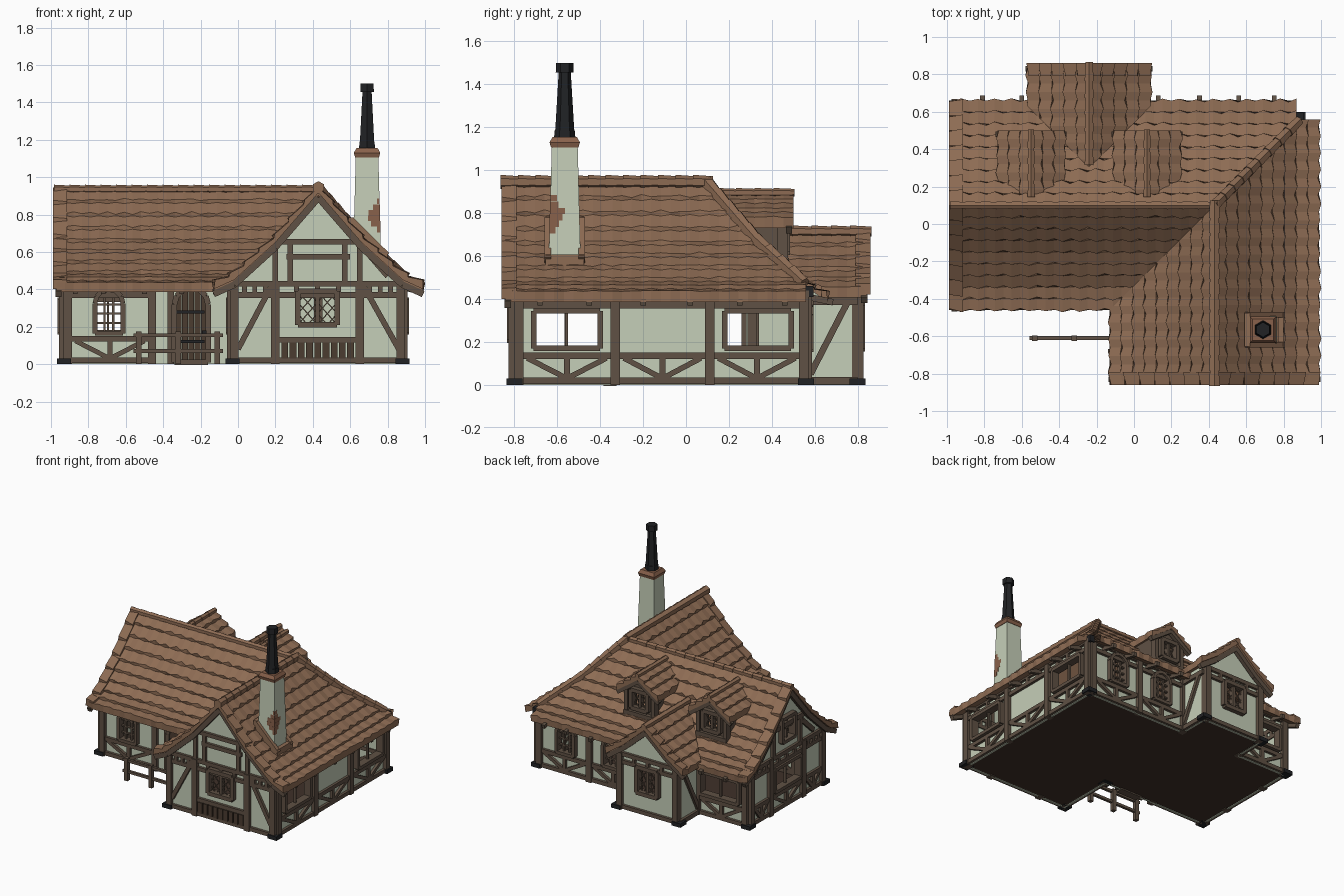
import bpy, bmesh, math, random
from mathutils import Vector as V, Matrix

if "Cube" in bpy.data.objects:
    bpy.data.objects.remove(bpy.data.objects["Cube"])
random.seed(4)
COL = {'plaster': (.56, .62, .48), 'timber': (.115, .082, .058), 'tile': (.27, .15, .088),
       'iron': (.015, .016, .018), 'floor': (.05, .03, .022), 'wood': (.07, .045, .03), 'brick': (.25, .12, .07)}
MATS, PARTS = {}, {}
for k, c in COL.items():
    MATS[k] = bpy.data.materials.new(k)
    MATS[k].diffuse_color = (*c, 1)

def part(name, mat):
    if name not in PARTS:
        PARTS[name] = (bmesh.new(), mat)
    return PARTS[name][0]

def box(name, mat, p, q, w, n, d):
    """Beam from p to q, depth d along n, width w across."""
    p, q = V(p), V(q)
    x = (q - p).normalized()
    z = x.cross(V(n)).normalized()
    y = z.cross(x)
    M = Matrix((x * (q - p).length, y * d, z * w)).transposed().to_4x4()
    M.translation = (p + q) / 2
    bmesh.ops.create_cube(part(name, mat), size=1, matrix=M)

def cone(name, mat, c, z0, z1, r0, r1, n=6, rot=0):
    M = Matrix.Translation((c[0], c[1], (z0 + z1) / 2)) @ Matrix.Rotation(rot, 4, 'Z')
    bmesh.ops.create_cone(part(name, mat), cap_ends=True, segments=n, radius1=r0, radius2=r1, depth=z1 - z0, matrix=M)

# A wall plane is (axis it runs along, position, outward sign)
def P(f, u, z, o=0):
    w = f[1] + f[2] * o
    return V((u, w, z)) if f[0] == 'x' else V((w, u, z))

def N(f):
    return V((0, f[2], 0)) if f[0] == 'x' else V((f[2], 0, 0))

def beam(f, u0, z0, u1, z1, w=.035, d=.04, o=0, name='timber_frame', mat='timber'):
    box(name, mat, P(f, u0, z0, o), P(f, u1, z1, o), w, N(f), d)

def wall(name, f, outline, holes=(), mat='plaster'):
    bm, edges = part(name, mat), []
    for loop in (outline, *holes):
        vs = [bm.verts.new(P(f, *p, 0)) for p in loop]
        edges += [bm.edges.new((vs[i - 1], vs[i])) for i in range(len(vs))]
    r = bmesh.ops.triangle_fill(bm, use_beauty=True, edges=edges, normal=N(f))
    faces = [g for g in r['geom'] if isinstance(g, bmesh.types.BMFace)]
    bmesh.ops.solidify(bm, geom=faces, thickness=.012)

def rect(u0, u1, z0, z1):
    return [(u0, z0), (u1, z0), (u1, z1), (u0, z1)]

def arch(c, r, z0, z1):
    return [(c - r, z0), (c + r, z0)] + [(c + r * math.cos(a * math.pi / 6), z1 - r + r * math.sin(a * math.pi / 6)) for a in range(7)]

def framed(f, loop, w=.025):
    for i in range(len(loop)):
        beam(f, *loop[i - 1], *loop[i], w, .06, .005, 'window_frames')
    return loop

def lattice(f, u0, u1, z0, z1, nu, nz, cross):
    """Glazing bars: crossed diamonds or a straight grid."""
    du, dz = (u1 - u0) / nu, (z1 - z0) / nz
    if cross:
        for i in range(nu):
            for j in range(nz):
                a, b = u0 + i * du, z0 + j * dz
                beam(f, a, b, a + du, b + dz, .006, .008, 0, 'window_bars', 'iron')
                beam(f, a + du, b, a, b + dz, .006, .008, 0, 'window_bars', 'iron')
    else:
        for i in range(1, nu):
            beam(f, u0 + i * du, z0, u0 + i * du, z1, .012, .02, 0, 'window_bars')
        for j in range(1, nz):
            beam(f, u0, z0 + j * dz, u1, z0 + j * dz, .01, .02, 0, 'window_bars')

def wide_window(f, u0, u1):
    lattice(f, u0, u1, .17, .345, 2, 1, False)
    return framed(f, rect(u0, u1, .17, .345))

def arch_window(f, c):
    lattice(f, c - .07, c + .07, .17, .37, 3, 4, False)
    return framed(f, arch(c, .075, .165, .4))

def diamond_window(f, c, r, z0, z1, nz=3):
    beam(f, c, z0, c, z1, .02, .04)
    lattice(f, c - r, c, z0, z1, 2, nz, True)
    lattice(f, c, c + r, z0, z1, 2, nz, True)
    return framed(f, rect(c - r, c + r, z0, z1), .03)

def bays(f, posts, low=True):
    """Posts, sill, rails and braces of one wall."""
    a, b = posts[0], posts[-1]
    for z in (.02, .37, .43):
        beam(f, a, z, b, z, .03)
    for u in posts:
        beam(f, u, 0, u, .44, .045, .055)
    for u, v in zip(posts, posts[1:]):
        if low:
            m = (u + v) / 2
            beam(f, u, .135, v, .135, .03)
            beam(f, m, .02, m, .135, .028)
            beam(f, m, .03, u + .04, .125, .025)
            beam(f, m, .03, v - .04, .125, .025)
        for t in (.25, .5, .75):
            beam(f, u + t * (v - u), .37, u + t * (v - u), .43, .025)

# Wall planes
F, L, W, R = ('x', -.8, -1), ('x', -.35, -1), ('y', -.03, -1), ('y', .88, 1)
B, G, E, EL, ER = ('x', .56, 1), ('y', -.93, -1), ('x', .8, 1), ('y', -.5, -1), ('y', .02, 1)

def gable(c, h, pts):
    return [(c - h, 0), (c + h, 0)] + [(c + d, z) for d, z in pts] + [(c - d, z) for d, z in pts[-2::-1]]

BIG = [(.455, .44), (.23, .63), (0, .89)]
# Main wing
wall('front_wall', L, rect(-.93, -.03, 0, .45), [arch_window(L, -.69)])
bays(L, [-.91, -.46])
beam(L, -.46, .43, -.03, .43)
beam(L, -.36, 0, -.36, .42)
wall('left_gable_wall', G, gable(.105, .455, BIG), [wide_window(G, -.05, .27), framed(G, rect(.02, .18, .52, .7))])
lattice(G, .02, .18, .52, .7, 2, 2, False)
bays(G, [-.33, -.09, .31, .54])
for u in (-.06, .27):
    beam(G, u, .44, u, .64)
beam(G, -.1, .64, .31, .64)
beam(G, -.08, .6, -.22, .47)
beam(G, .29, .6, .43, .47)
wall('back_wall', B, rect(-.93, -.5, 0, .45), [wide_window(B, -.86, -.53)])
wall('back_wall', B, rect(.02, .88, 0, .45), [arch_window(B, .63), arch_window(B, .23)])
bays(B, [-.91, -.5])
bays(B, [.02, .43, .86])
# Right wing
wall('wing_front_wall', F, gable(.425, .455, BIG), [diamond_window(F, .425, .105, .21, .39)])
bays(F, [-.02, .2, .65, .87], False)
for u0, z0, u1, z1 in [(0, .08, .18, .42), (.86, .08, .67, .42), (.19, .655, .66, .655), (.28, .44, .28, .64), (.57, .44, .57, .64),
                       (.26, .575, .6, .575), (.65, .44, .65, .65), (.2, .44, .2, .65), (.67, .62, .8, .47), (.2, .13, .65, .13)]:
    beam(F, u0, z0, u1, z1, .03)
for i in range(9):
    beam(F, .25 + i * .044, .03, .25 + i * .044, .115, .036, .03, .012, 'plank_panel', 'brick' if i % 2 else 'wood')
wall('wing_left_wall', W, rect(-.8, -.35, 0, .45), [wide_window(W, -.72, -.4)])
bays(W, [-.78, -.36])
wall('right_wall', R, rect(-.8, .56, 0, .45), [wide_window(R, -.71, -.4), wide_window(R, .18, .49)])
bays(R, [-.78, -.33, .11, .55])
# Rear bay
wall('rear_bay_wall', E, gable(-.24, .26, [(.26, .44), (.18, .51), (0, .66)]), [diamond_window(E, -.24, .09, .17, .37)])
bays(E, [-.48, 0], False)
for f in (EL, ER):
    wall('rear_bay_side', f, rect(.56, .8, 0, .45))
    beam(f, .58, .05, .75, .38, .03)
    beam(f, .56, .02, .8, .02)
    beam(f, .56, .39, .8, .39)

# Floor slab and corner stones
bm = part('floor', 'floor')
plan = [(-.93, -.35), (-.03, -.35), (-.03, -.8), (.88, -.8), (.88, .56), (.02, .56), (.02, .8), (-.5, .8), (-.5, .56), (-.93, .56)]
bm.faces.new([bm.verts.new((x, y, .005)) for x, y in plan])
for x, y in plan:
    if (x, y) not in [(.02, .56), (-.5, .56)]:
        box('corner_stones', 'iron', (x, y, 0), (x, y, .03), .075, (1, 0, 0), .075)

# Roofs: each slope is a swept stepped section with wavy courses
def height(prof, d):
    for (a, za), (b, zb) in zip(prof, prof[1:]):
        if d <= b:
            break
    return za + (zb - za) * (d - a) / (b - a)

def slope(name, c, axis, sign, t0, t1, prof, n, clip=None, lift=0, step=.045):
    bm, rows, D = bmesh.new(), [], prof[-1][0]
    m = max(1, round((t1 - t0) / step))
    for i in range(m + 1):
        t, odd, sec = t0 + (t1 - t0) * i / m, i % 2, []
        for k in range(n):
            a, b = D * k / n, D * (k + 1) / n + (.008 if odd else -.005) + random.uniform(-.004, .004)
            sec += [(a, height(prof, a) + .007 * odd + lift), (b, height(prof, b) + .007 * odd + lift + .02)]
        sec += [(d, z + lift - .028) for d, z in prof[::-1]]
        rows.append([bm.verts.new((t, c + sign * d, z) if axis == 'x' else (c + sign * d, t, z)) for d, z in sec])
    for r, s in zip(rows, rows[1:]):
        for j in range(len(r)):
            bm.faces.new((r[j - 1], r[j], s[j], s[j - 1]))
    bm.faces.new(rows[0])
    bm.faces.new(rows[-1])
    if clip:
        bmesh.ops.bisect_plane(bm, geom=bm.verts[:] + bm.edges[:] + bm.faces[:], plane_co=clip[0], plane_no=clip[1], clear_outer=True)
    PARTS[name] = (bm, 'tile')

def caps(p, q, r=.03):
    """Overlapping ridge tiles."""
    p, q = V(p), V(q)
    n = max(1, round((q - p).length / .085))
    rot = (q - p).to_track_quat('Z', 'Y').to_matrix().to_4x4()
    for i in range(n):
        M = Matrix.Translation(p.lerp(q, (i + .5) / n)) @ rot
        bmesh.ops.create_cone(part('ridge_tiles', 'tile'), cap_ends=True, segments=6, radius1=r * 1.12, radius2=r * .9,
                              depth=(q - p).length / n + .01, matrix=M)

def barge(f, c, prof, o):
    for s in (-1, 1):
        for (a, za), (b, zb) in zip(prof, prof[1:]):
            beam(f, c + s * a, za - .04, c + s * b, zb - .04, .035, .03, o, 'barge_boards')

MAIN = [(0, .93), (.23, .665), (.45, .465), (.56, .415)]
BAY = [(0, .70), (.18, .54), (.33, .435)]
DORM = [(0, .885), (.18, .76)]
corner = (.43, .1, 0)
slope('main_roof_front', .1, 'x', -1, -.97, .43, MAIN, 9, (corner, (1, -1, 0)))
slope('main_roof_back', .1, 'x', 1, -.97, .87, MAIN, 9, (corner, (1, -1, 0)))
slope('wing_roof_left', .43, 'y', -1, -.84, .1, MAIN, 9, (corner, (-1, 1, 0)))
slope('wing_roof_right', .43, 'y', 1, -.84, .56, MAIN, 9, (corner, (-1, 1, 0)))
for s in (-1, 1):
    slope(f'main_verge_{s}', .1, 'x', s, -.99, -.915, MAIN, 7, None, .014, .08)
    slope(f'wing_verge_{s}', .43, 'y', s, -.86, -.79, MAIN, 7, None, .014, .08)
    slope(f'bay_roof_{s}', -.24, 'y', s, .3, .84, BAY, 5, ((-.24, .3, 0), (s, -1, 0)))
    slope(f'bay_verge_{s}', -.24, 'y', s, .79, .86, BAY, 5, None, .014, .08)
caps((-.98, .1, .935), (.43, .1, .935), .022)
caps((.43, -.86, .945), (.43, .12, .945))
for (a, za), (b, zb) in zip(MAIN, MAIN[1:3]):
    caps((.43 + a, .1 + a, za + .012), (.43 + b, .1 + b, zb + .012))
caps((-.24, .32, .715), (-.24, .86, .715), .025)
box('hip_end_stone', 'iron', (.885, .575, .41), (.885, .575, .46), .04, (1, 0, 0), .04)
barge(F, .43, MAIN, .03)
barge(G, .1, MAIN, .03)
barge(E, -.24, BAY, .03)

# Rafter tails under the eaves
for x in (-.81, -.6, .13, .35, .56, .75):
    beam(('y', x, 1), .52, .42, .685, .385, .03, .025, 0, 'rafter_tails')
for x in (-.87, -.72, -.5, -.3):
    beam(('y', x, 1), -.3, .42, -.44, .39, .03, .025, 0, 'rafter_tails')
for y in (-.68, -.45, -.2, .02, .25, .46):
    beam(('x', y, 1), .84, .42, .985, .385, .03, .025, 0, 'rafter_tails')
beam(('x', -.68, 1), 0, .42, -.135, .385, .03, .025, 0, 'rafter_tails')

# Dormers on the back slope
for c in (-.55, .07):
    f = ('x', .45, 1)
    for s in (-1, 1):
        slope(f'dormer_roof_{c}_{s}', c, 'y', s, .14, .5, DORM, 3, ((c, .13, 0), (s * .55, -1, 0)))
        wall('dormer_cheeks', ('y', c + s * .12, s), [(.45, .54), (.45, .79), (.2, .79)], (), 'timber')
        beam(f, c + s * .115, .55, c + s * .115, .8, .03, .05)
    hole = diamond_window(f, c, .07, .62, .76, 2)
    wall('dormer_fronts', f, [(c - .12, .54), (c + .12, .54), (c + .12, .79), (c, .865), (c - .12, .79)], [hole], 'timber')
    beam(f, c - .13, .575, c + .13, .575, .03, .06)
    barge(f, c, DORM, .03)
    caps((c, .15, .895), (c, .5, .895), .02)

# Chimney
cc, q = (.69, -.565), math.pi / 4
cone('chimney_stack', 'plaster', cc, .5, 1.12, .108, .085, 4, q)
cone('chimney_cap', 'brick', cc, 1.105, 1.13, .09, .1, 4, q)
cone('chimney_cap', 'brick', cc, 1.13, 1.155, .1, .08, 4, q)
for i, (a, b) in enumerate([(.02, .03), (.05, .045), (.065, .06), (.06, .07), (.035, .04), (.015, .03)]):
    z, x, y = .72 + i * .03, .762 - i * .001, -.637 + i * .001
    box('bare_bricks', 'brick', (x - a, y + b / 2, z), (x, y + b / 2, z), .03, (0, 1, 0), b)
for y in (-.645, -.485):
    box('chimney_skirt', 'tile', (.6, y, height(MAIN, .17) + .03), (.79, y, height(MAIN, .36) + .03), .05, (0, 1, 0), .03)
for x in (.605, .785):
    z = height(MAIN, x - .43) + .03
    box('chimney_skirt', 'tile', (x, -.655, z), (x, -.475, z), .05, (1, 0, 0), .03)
cone('chimney_pot', 'iron', cc, 1.15, 1.19, .05, .046)
cone('chimney_pot', 'iron', cc, 1.19, 1.46, .044, .028)
cone('chimney_pot', 'iron', cc, 1.455, 1.5, .042, .04)

# Arched plank door
framed(L, arch(-.25, .09, .01, .41), .03)
for i in range(5):
    u = -.25 + (i - 2) * .034
    beam(L, u, .01, u, .32 + math.sqrt(.0075 - (u + .25) ** 2), .031, .03, .01, 'door_planks', 'wood')
for z in (.12, .28):
    beam(L, -.33, z, -.18, z, .016, .012, .03, 'door_bands', 'iron')
box('door_ring', 'iron', P(L, -.18, .15, .035), P(L, -.18, .18, .035), .025, (0, 1, 0), .02)

# Fence in front of the door
K = ('x', -.61, -1)
for u in (-.53, -.32, -.11):
    beam(K, u, 0, u, .175, .03, .03, 0, 'fence')
for z in (.07, .155):
    beam(K, -.56, z, -.08, z, .02, .02, 0, 'fence')

# Turn the collected parts into objects
for name, (bm, mat) in PARTS.items():
    bmesh.ops.recalc_face_normals(bm, faces=bm.faces[:])
    me = bpy.data.meshes.new(name)
    bm.to_mesh(me)
    bm.free()
    me.materials.append(MATS[mat])
    bpy.context.collection.objects.link(bpy.data.objects.new(name, me))

for m in bpy.data.materials:
    if m.users and not m.is_grease_pencil:
        m.use_nodes = True
        m.node_tree.nodes["Principled BSDF"].inputs["Base Color"].default_value = m.diffuse_color
